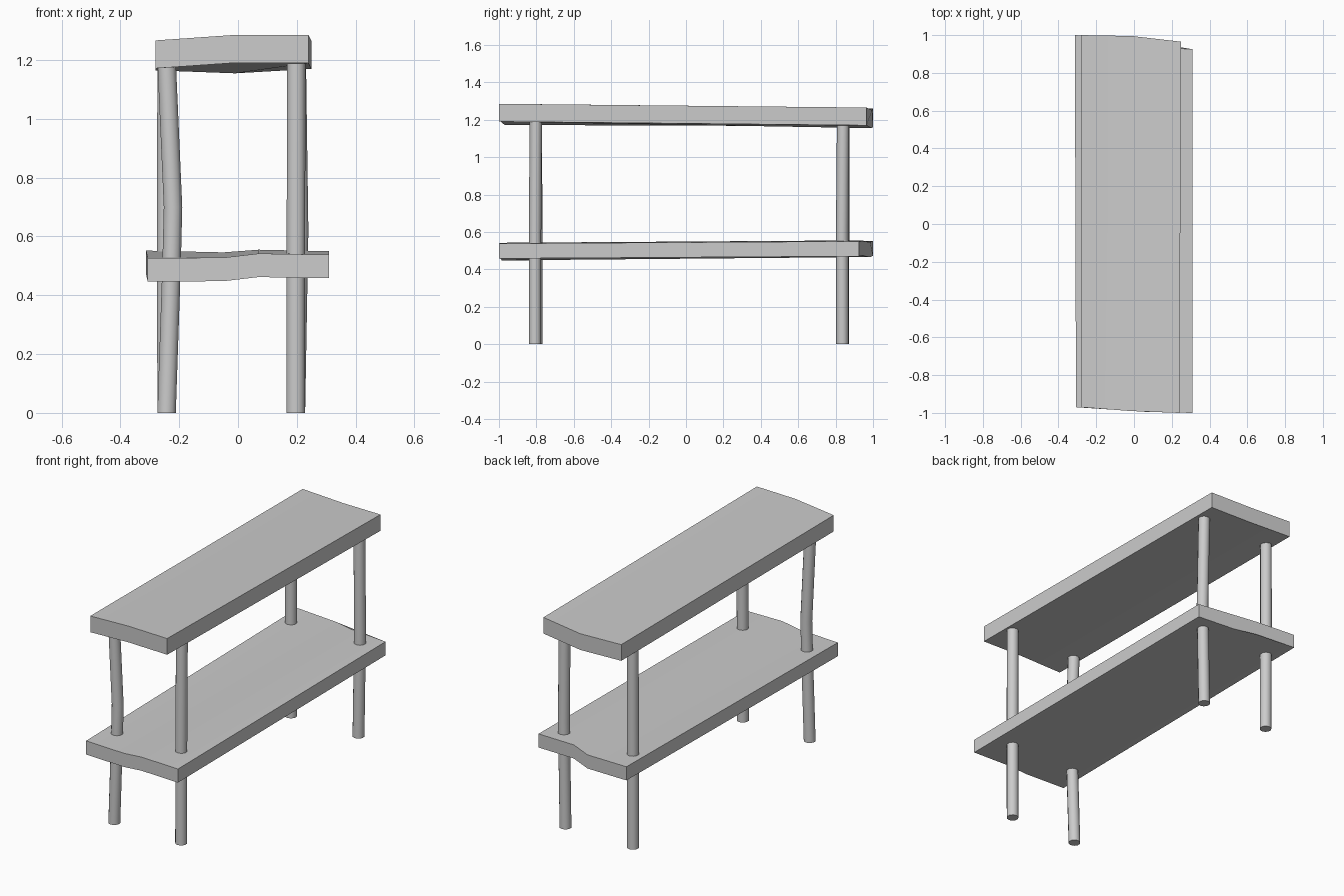
import bpy, bmesh, math
from mathutils import Vector

cube = bpy.data.objects.get("Cube")
if cube:
    bpy.data.objects.remove(cube, do_unlink=True)

# Single grey material
grey = bpy.data.materials.new("light grey")
grey.use_nodes = True
grey.diffuse_color = (0.6, 0.6, 0.6, 1)
grey.node_tree.nodes["Principled BSDF"].inputs["Base Color"].default_value = (0.6, 0.6, 0.6, 1)


def finish(name, bm, angle):
    bmesh.ops.recalc_face_normals(bm, faces=bm.faces)
    mesh = bpy.data.meshes.new(name)
    bm.to_mesh(mesh)
    bm.free()
    mesh.materials.append(grey)
    obj = bpy.data.objects.new(name, mesh)
    bpy.context.collection.objects.link(obj)
    bpy.ops.object.select_all(action='DESELECT')
    obj.select_set(True)
    bpy.context.view_layer.objects.active = obj
    bpy.ops.object.shade_smooth_by_angle(angle=math.radians(angle))
    return obj


def loft(bm, rings):
    """Bridge closed rings of points and cap both ends."""
    loops = [[bm.verts.new(p) for p in ring] for ring in rings]
    n = len(loops[0])
    for a, b in zip(loops, loops[1:]):
        for i in range(n):
            j = (i + 1) % n
            bm.faces.new((a[i], a[j], b[j], b[i]))
    bm.faces.new(loops[0])
    bm.faces.new(loops[-1])


def board(name, front, back, thickness):
    """Slab lofted between two end edges, each a row of top-edge points."""
    drop = Vector((0, 0, -thickness))
    rings = []
    for edge in (front, back):
        top = [Vector(p) for p in edge]
        rings.append(top + [p + drop for p in reversed(top)])
    bm = bmesh.new()
    loft(bm, rings)
    return finish(name, bm, 25)


def leg(name, path, radius=0.033, sides=10):
    """Slightly crooked round post following a list of centre points."""
    bm = bmesh.new()
    rings = []
    for c in path:
        ring = []
        for i in range(sides):
            a = math.tau * (i + 0.5) / sides
            ring.append(Vector(c) + Vector((math.cos(a), math.sin(a), 0)) * radius)
        rings.append(ring)
    loft(bm, rings)
    return finish(name, bm, 50)


# Warped boards
board("top_board",
      [(-0.28, -0.97, 1.267), (-0.02, -0.99, 1.285), (0.24, -1.0, 1.285)],
      [(-0.28, 1.0, 1.26), (-0.01, 0.995, 1.25), (0.25, 0.965, 1.265)], 0.095)
board("lower_shelf",
      [(-0.307, -0.97, 0.527), (-0.05, -0.985, 0.528), (0.07, -0.995, 0.542), (0.31, -1.0, 0.538)],
      [(-0.313, 1.0, 0.552), (-0.05, 0.985, 0.546), (0.07, 0.94, 0.555), (0.31, 0.925, 0.55)], 0.08)

# Crooked legs
leg("front_right_leg", [(-0.243, -0.8, 0), (-0.226, -0.8, 0.5),
                        (-0.221, -0.8, 0.7), (-0.243, -0.805, 1.2)])
leg("front_left_leg", [(0.196, -0.807, 0), (0.197, -0.807, 0.6), (0.198, -0.803, 1.21)])
leg("back_right_leg", [(-0.243, 0.838, 0), (-0.244, 0.84, 0.6), (-0.243, 0.841, 1.19)])
leg("back_left_leg", [(0.197, 0.836, 0), (0.208, 0.835, 0.62), (0.2, 0.84, 1.19)])
